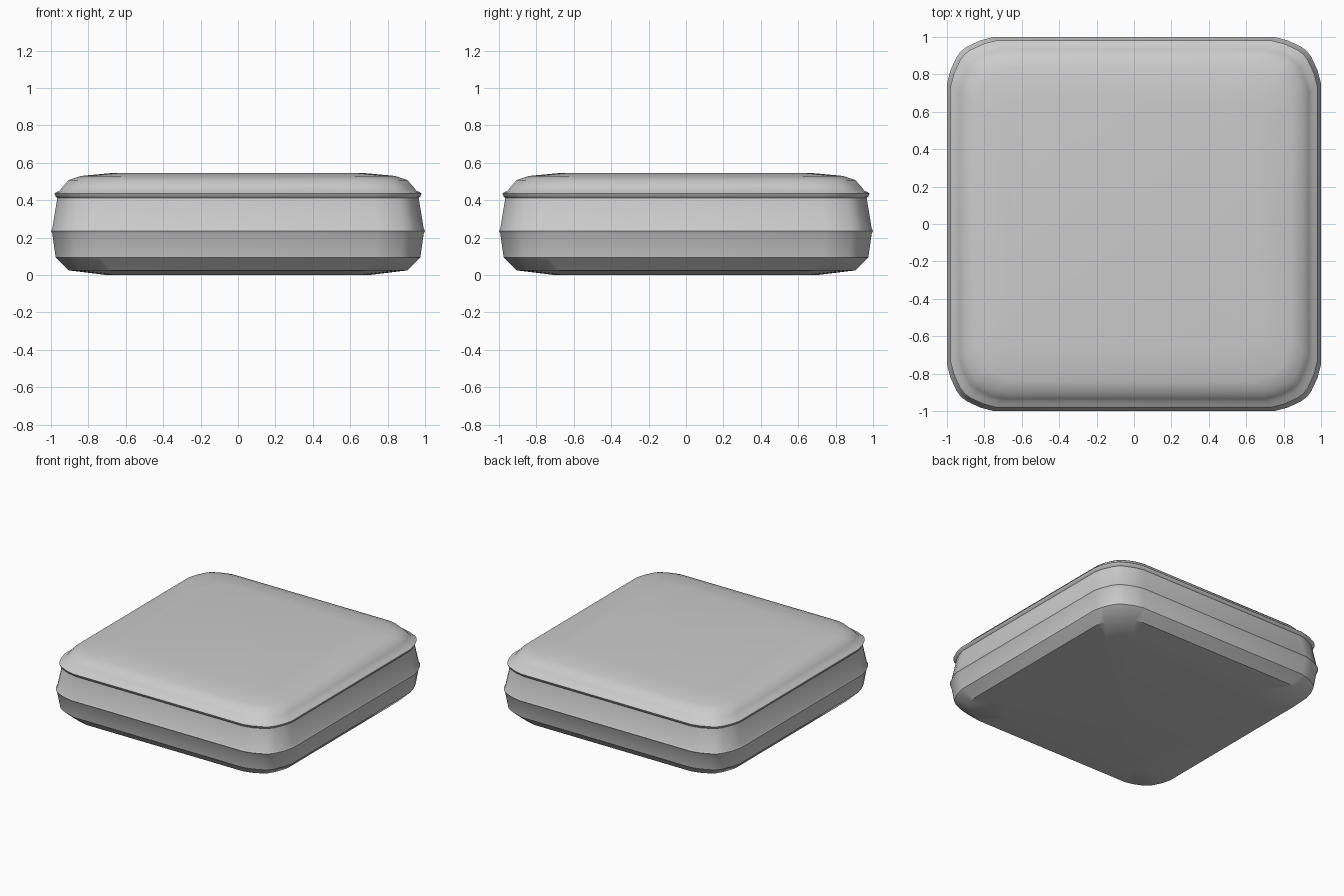
import bpy, bmesh

if "Cube" in bpy.data.objects:
    bpy.data.objects.remove(bpy.data.objects["Cube"])

# quarter outline of the rounded square, for half-size 1
CORNER = [(1.0, 0.75), (0.982, 0.82), (0.95, 0.89), (0.925, 0.925),
          (0.89, 0.95), (0.82, 0.982), (0.75, 1.0)]


def ring(bm, half, z):
    pts, q = [], CORNER
    for _ in range(4):
        pts += q
        q = [(-y, x) for x, y in q]
    return [bm.verts.new((x * half, y * half, z)) for x, y in pts]


def stacked(name, profile, angle=0.6):
    """Loft rounded squares through (half size, height) pairs and cap the ends."""
    bm = bmesh.new()
    rings = [ring(bm, h, z) for h, z in profile]
    n = len(rings[0])
    for a, b in zip(rings, rings[1:]):
        for i in range(n):
            j = (i + 1) % n
            bm.faces.new((a[i], a[j], b[j], b[i]))
    bm.faces.new(rings[0][::-1])
    bm.faces.new(rings[-1])
    bmesh.ops.recalc_face_normals(bm, faces=bm.faces)
    mesh = bpy.data.meshes.new(name)
    bm.to_mesh(mesh)
    bm.free()
    ob = bpy.data.objects.new(name, mesh)
    bpy.context.collection.objects.link(ob)
    bpy.ops.object.select_all(action='DESELECT')
    bpy.context.view_layer.objects.active = ob
    ob.select_set(True)
    bpy.ops.object.shade_smooth_by_angle(angle=angle)
    return ob


# padded body with mid seam, upper piping and softly domed top
stacked("cushion", [
    (0.70, 0.0), (0.905, 0.025), (0.975, 0.095),
    (0.993, 0.222), (1.0, 0.235), (0.993, 0.248),
    (0.966, 0.412), (0.974, 0.418), (0.981, 0.435), (0.972, 0.443),
    (0.952, 0.452), (0.935, 0.475), (0.905, 0.508),
    (0.84, 0.53), (0.68, 0.545)])
